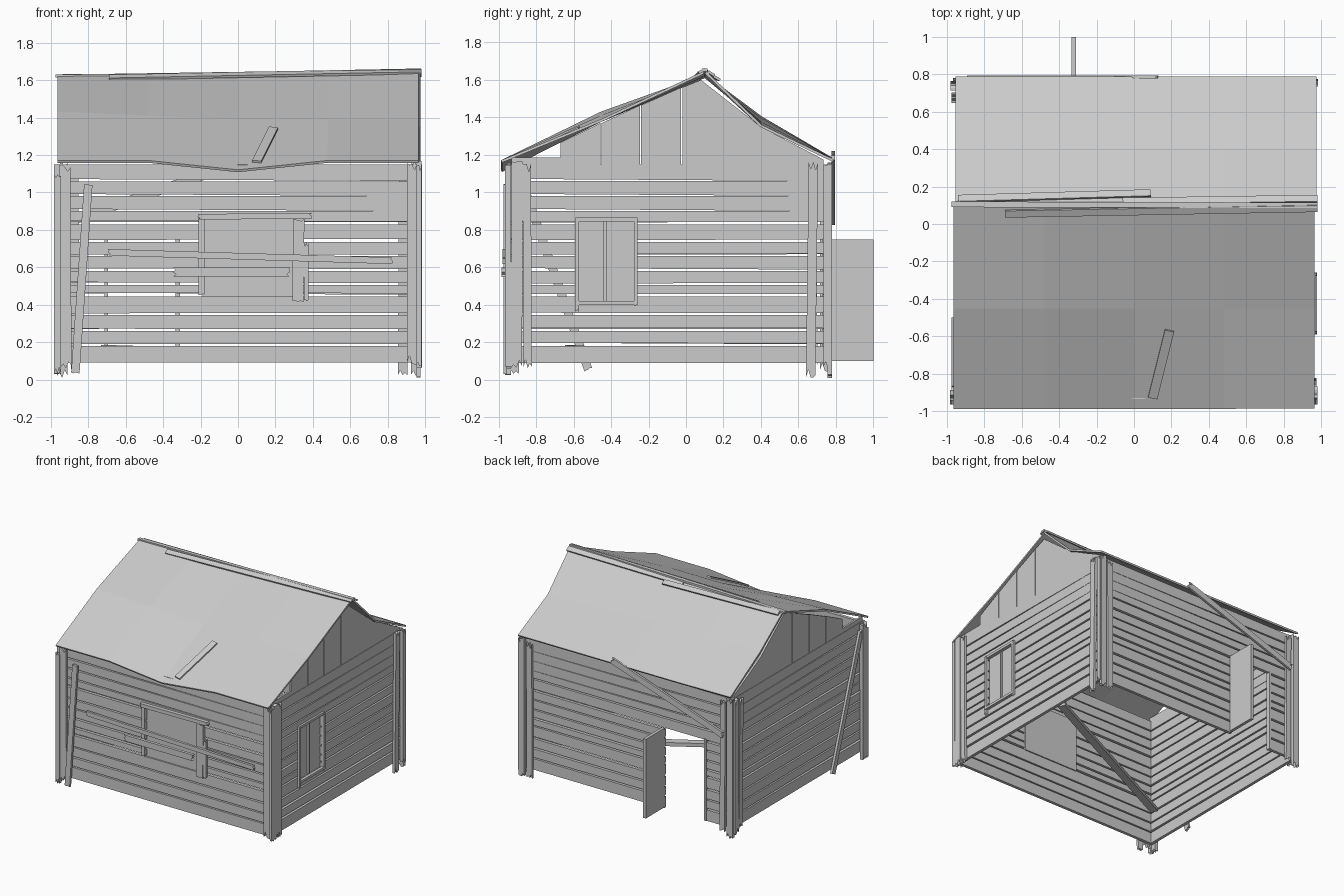
import bpy, bmesh, random
from math import hypot
from mathutils import Vector

if "Cube" in bpy.data.objects:
    bpy.data.objects.remove(bpy.data.objects["Cube"])

random.seed(4)
# Wall-plane frames: (u along wall, z up, d outward) -> world
SIDES = {
    "front": lambda u, z, d: (u, -0.935 - d, z),
    "back": lambda u, z, d: (u, 0.755 + d, z),
    "right": lambda u, z, d: (0.955 + d, u, z),
    "left": lambda u, z, d: (-0.955 - d, u, z),
}


def finish(name, bm, smooth=False):
    bmesh.ops.recalc_face_normals(bm, faces=bm.faces)
    me = bpy.data.meshes.new(name)
    bm.to_mesh(me)
    bm.free()
    ob = bpy.data.objects.new(name, me)
    bpy.context.collection.objects.link(ob)
    if smooth:
        for p in me.polygons:
            p.use_smooth = True
    return ob


def prism(bm, side, outline, d0, d1):
    """Extrude a 2D outline on a wall plane from depth d0 to d1."""
    f = SIDES[side]
    a = [bm.verts.new(f(u, z, d0)) for u, z in outline]
    b = [bm.verts.new(f(u, z, d1)) for u, z in outline]
    n = len(a)
    bm.faces.new(a)
    bm.faces.new(b[::-1])
    for i in range(n):
        bm.faces.new((a[i], a[(i + 1) % n], b[(i + 1) % n], b[i]))


def ragged(p, q, w, jag):
    """Plank outline from p to q with splintered ends."""
    L = hypot(q[0] - p[0], q[1] - p[1])
    tx, tz = (q[0] - p[0]) / L, (q[1] - p[1]) / L
    pts = []
    for end, sgn in ((0, 1), (L, -1)):
        for k in range(5):
            s = (k / 4 - 0.5) * w * -sgn
            t = end + sgn * (random.uniform(0, jag) if k % 2 else random.uniform(0, jag * .3))
            pts.append((p[0] + tx * t - tz * s, p[1] + tz * t + tx * s))
    return pts


def plank(name, side, p, q, w, d0=0.0, d1=0.018, jag=0.02):
    bm = bmesh.new()
    prism(bm, side, ragged(p, q, w, jag), d0, d1)
    return finish(name, bm)


def panel(name, side, u0, u1, z0, z1, d0, d1):
    bm = bmesh.new()
    prism(bm, side, [(u0, z0), (u1, z0), (u1, z1), (u0, z1)], d0, d1)
    return finish(name, bm)


def beam(name, p, q, w, t, up=(0, 0, 1)):
    """Straight board between two world points."""
    p, q = Vector(p), Vector(q)
    s = (q - p).cross(Vector(up)).normalized()
    n = s.cross(q - p).normalized()
    bm = bmesh.new()
    ends = [[bm.verts.new(e + s * a * w / 2 + n * b * t / 2)
             for a, b in ((-1, -1), (1, -1), (1, 1), (-1, 1))] for e in (p, q)]
    bm.faces.new(ends[0])
    bm.faces.new(ends[1])
    for i in range(4):
        j = (i + 1) % 4
        bm.faces.new((ends[0][i], ends[0][j], ends[1][j], ends[1][i]))
    return finish(name, bm)


# Walls: horizontal boards with uneven gaps, split around one opening
ROWS = [.09, .18, .26, .345, .445, .505, .58, .66, .735, .83, .90, .98, 1.06, 1.15]


def wall(side, ua, ub, hole=None):
    bm = bmesh.new()
    gaps = [(0, 0)] + [(random.uniform(.008, .018), random.uniform(.008, .018))
                       for _ in ROWS[1:-4]] + [(.012, .001)] * 3
    for i in range(len(ROWS) - 1):
        lo, hi = ROWS[i], ROWS[i + 1]
        g = gaps[i]

        def bot(u):
            return lo + g[0] + (g[1] - g[0]) * (u - ua) / (ub - ua)

        def piece(u0, u1, zmin=0, zmax=9):
            if min(hi, zmax) - max(lo, zmin) > .012:
                prism(bm, side, [(u0, max(bot(u0), zmin)), (u1, max(bot(u1), zmin)),
                                 (u1, min(hi, zmax)), (u0, min(hi, zmax))], -.025, 0)
        if hole and hole[2] < hi and hole[3] > lo:
            piece(ua, hole[0])
            piece(hole[1], ub)
            piece(hole[0], hole[1], zmin=hole[3])
            piece(hole[0], hole[1], zmax=hole[2])
        else:
            piece(ua, ub)
    finish(side + "_wall", bm)


wall("front", -.955, .955, (-.18, .30, .45, .86))
wall("back", -.955, .955, (-.70, -.33, .05, .75))
wall("right", -.91, .73, (-.575, -.275, .41, .85))
wall("left", -.91, .73)

# Gables of vertical boards, open towards the front eave
for side in ("left", "right"):
    bm = bmesh.new()
    cuts = [-.67, -.45, -.24, -.02, .08, .40, .735]
    tops = [1.265, 1.37, 1.465, 1.56, 1.60, 1.35, 1.175]
    for i in range(6):
        g = .006 if i < 3 else 0
        prism(bm, side, [(cuts[i], 1.14), (cuts[i + 1] - g, 1.14),
                         (cuts[i + 1] - g, tops[i + 1]), (cuts[i], tops[i])], -.02, -.004)
    finish(side + "_gable", bm)
    panel(side + "_wall_plate", side, -.93, -.67, 1.14, 1.185, -.02, -.004)


# Sagging roof slopes
def roof(name, xs, ys, zs):
    bm = bmesh.new()
    g = [[bm.verts.new((x, y, z)) for x, z in zip(xs, row)] for y, row in zip(ys, zs)]
    for j in range(len(ys) - 1):
        for i in range(len(xs) - 1):
            bm.faces.new((g[j][i], g[j][i + 1], g[j + 1][i + 1], g[j + 1][i]))
    ob = finish(name, bm)
    m = ob.modifiers.new("thickness", 'SOLIDIFY')
    m.thickness = .014
    m.offset = 0


XS = [-.965, -.48, 0, .48, .965]
roof("front_roof", XS, [-.985, -.45, .095],
     [[1.165, 1.165, 1.115, 1.165, 1.165], [1.425, 1.405, 1.385, 1.385, 1.385],
      [1.615, 1.62, 1.615, 1.625, 1.64]])
roof("back_roof", [-.955, -.48, 0, .48, .975], [.105, .40, .785],
     [[1.615, 1.62, 1.615, 1.625, 1.64], [1.40, 1.40, 1.39, 1.37, 1.355],
      [1.175, 1.17, 1.17, 1.17, 1.17]])

# Ridge boards and a loose roof board
beam("ridge_board_back_left", (-.94, .135, 1.618), (.09, .165, 1.61), .04, .014, (0, .6, 1))
beam("ridge_board_back_right", (-.06, .12, 1.62), (.98, .135, 1.635), .04, .014, (0, .6, 1))
beam("ridge_board_front", (-.69, .055, 1.615), (.98, .085, 1.648), .04, .014, (0, -.5, 1))
beam("ridge_cap", (-.975, .105, 1.622), (.98, .10, 1.652), .03, .016)
beam("loose_roof_board", (.10, -.93, 1.165), (.19, -.57, 1.345), .05, .012, (0, -.45, 1))

# Splintered corner boards: (side, bottom, top, width, outer depth)
CORNERS = [
    ("front", (-.92, .06), (-.925, 1.15), .06, .02), ("front", (-.965, .02), (-.965, 1.10), .035, .03),
    ("front", (.93, .08), (.93, 1.16), .055, .02), ("front", (.968, .07), (.968, 1.15), .025, .03),
    ("right", (-.845, .06), (-.85, 1.16), .045, .02), ("right", (-.905, .06), (-.90, 1.17), .06, .025),
    ("right", (.665, .01), (.68, 1.17), .05, .022), ("right", (.755, .06), (.755, 1.16), .04, .028),
    ("left", (-.92, .02), (-.915, 1.15), .055, .03), ("left", (.74, .04), (.74, 1.15), .05, .025),
    ("left", (.68, .07), (.67, 1.13), .045, .02),
    ("back", (.88, .01), (.885, 1.13), .05, .02), ("back", (.95, .02), (.95, 1.16), .05, .025),
    ("back", (-.94, .01), (-.94, 1.16), .055, .025), ("back", (-.87, .05), (-.875, 1.13), .045, .02),
]
for i, (s, a, b, w, d) in enumerate(CORNERS):
    plank(f"{s}_corner_board_{i}", s, a, b, w, 0, d, .05)

# Leaning boards on the walls
plank("front_leaning_board", "front", (-.87, .03), (-.80, 1.05), .045, .02, .04, .03)
plank("left_leaning_board", "left", (-.52, .05), (-.89, 1.10), .045, .003, .022, .03)
plank("back_leaning_board", "back", (-.89, .85), (.13, 1.20), .05, .022, .04, .03)

# Boarded-up front window
panel("front_window_panel", "front", -.19, .31, .44, .87, -.035, -.012)
plank("front_window_head", "front", (-.22, .87), (.40, .875), .03, 0, .03)
plank("front_window_left_trim", "front", (-.195, .45), (-.195, .87), .03, 0, .02)
plank("front_window_right_trim", "front", (.32, .41), (.325, .86), .06, 0, .024, .03)
plank("front_window_split_trim", "front", (.365, .42), (.365, .74), .025, 0, .02, .03)
plank("window_long_board", "front", (-.70, .68), (.83, .635), .035, .025, .045)
plank("window_short_board", "front", (-.35, .575), (.28, .575), .05, .025, .05)

# Right window
panel("right_window_pane", "right", -.58, -.27, .41, .85, -.03, -.018)
plank("right_window_left_trim", "right", (-.582, .36), (-.582, .865), .02, 0, .02)
plank("right_window_right_trim", "right", (-.268, .39), (-.268, .865), .02, 0, .02)
panel("right_window_head", "right", -.59, -.26, .845, .865, 0, .016)
panel("right_window_sill", "right", -.59, -.26, .40, .42, 0, .024)
panel("right_window_mullion", "right", -.44, -.425, .42, .845, -.02, -.004)

# Open door and a fallen beam inside
panel("door", "back", -.335, -.31, .10, .75, 0, .245)
panel("door_left_jamb", "back", -.715, -.695, .09, .76, -.03, .006)
beam("fallen_beam", (.90, .22, .12), (-.72, -.62, .17), .06, .03)
